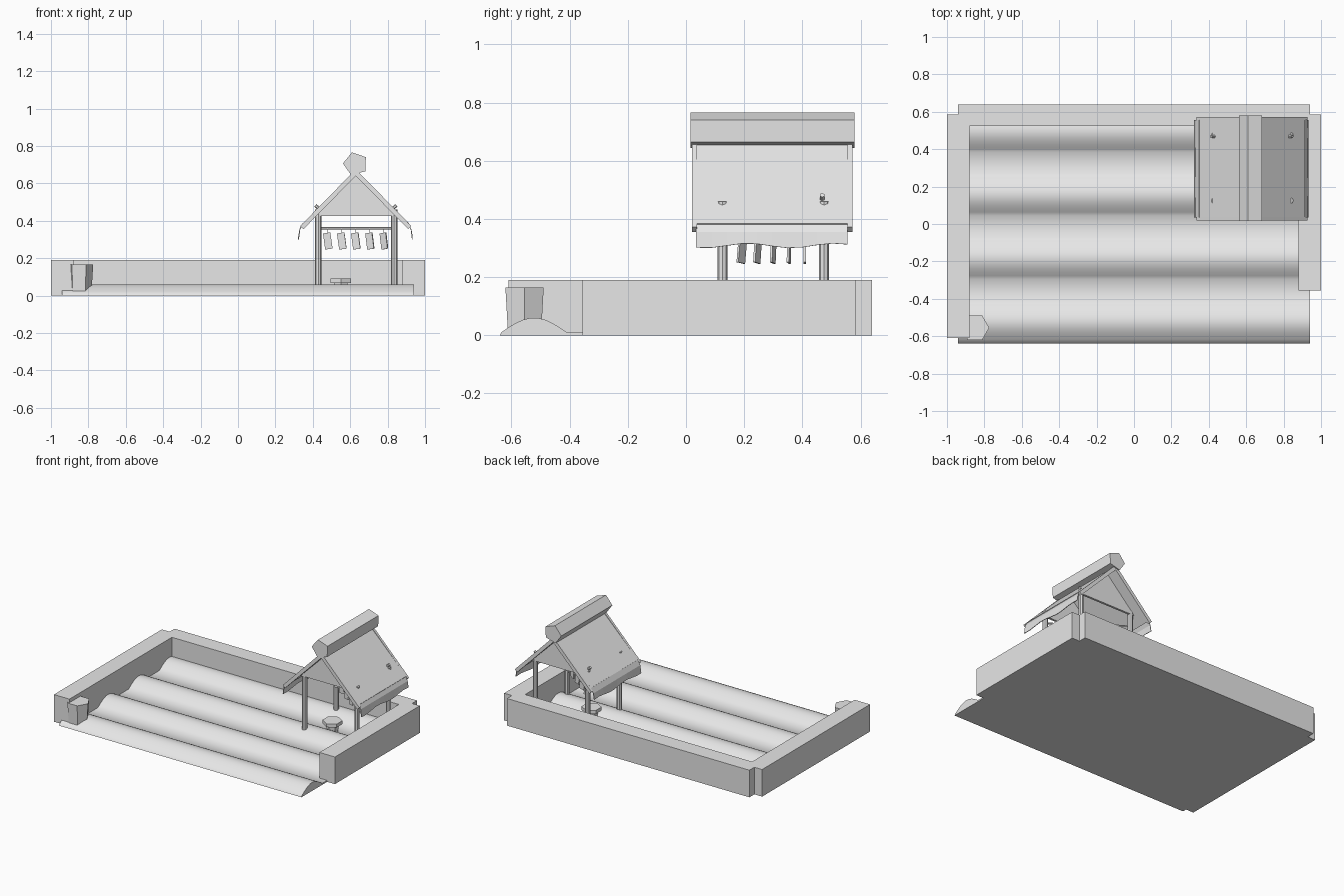
import bpy, bmesh, math
from mathutils import Vector, Matrix

cube = bpy.data.objects.get("Cube")
if cube:
    bpy.data.objects.remove(cube)

grey = bpy.data.materials.new("light grey")
grey.use_nodes = True
grey.diffuse_color = (0.8, 0.8, 0.8, 1)
grey.node_tree.nodes["Principled BSDF"].inputs["Base Color"].default_value = (0.8, 0.8, 0.8, 1)


def finish(name, bm, smooth=False):
    bmesh.ops.recalc_face_normals(bm, faces=bm.faces)
    mesh = bpy.data.meshes.new(name)
    bm.to_mesh(mesh)
    bm.free()
    mesh.materials.append(grey)
    obj = bpy.data.objects.new(name, mesh)
    bpy.context.scene.collection.objects.link(obj)
    if smooth:
        bpy.ops.object.select_all(action='DESELECT')
        obj.select_set(True)
        bpy.context.view_layer.objects.active = obj
        bpy.ops.object.shade_smooth_by_angle(angle=math.radians(35))
    return obj


def box(name, x, y, z, turn=None):
    """Box from ranges; turn is an optional rotation about its own centre."""
    bm = bmesh.new()
    bmesh.ops.create_cube(bm, size=1)
    m = Matrix.Diagonal((x[1] - x[0], y[1] - y[0], z[1] - z[0], 1))
    centre = Matrix.Translation((sum(x) / 2, sum(y) / 2, sum(z) / 2))
    bm.transform(centre @ (turn or Matrix()) @ m)
    return finish(name, bm)


def extrude(name, points, vector, smooth=False):
    """Planar outline pushed along a vector into a solid."""
    bm = bmesh.new()
    face = bm.faces.new([bm.verts.new(p) for p in points])
    new = bmesh.ops.extrude_face_region(bm, geom=[face], use_keep_orig=True)
    verts = [v for v in new["geom"] if isinstance(v, bmesh.types.BMVert)]
    bmesh.ops.translate(bm, verts=verts, vec=vector)
    return finish(name, bm, smooth)


def along_y(name, outline, y0, y1):
    return extrude(name, [(x, y0, z) for x, z in outline], (0, y1 - y0, 0))


def rod(name, a, b, r, sides=8, r2=None, smooth=False, spin=0):
    a, b = Vector(a), Vector(b)
    bm = bmesh.new()
    bmesh.ops.create_cone(bm, cap_ends=True, segments=sides, radius1=r,
                          radius2=r if r2 is None else r2, depth=(b - a).length)
    rot = (b - a).to_track_quat('Z', 'Y').to_matrix().to_4x4()
    bm.transform(Matrix.Translation((a + b) / 2) @ rot @ Matrix.Rotation(spin, 4, 'Z'))
    return finish(name, bm, smooth)


# Ground with four rounded furrow ridges
outline = [(-0.94, 0.64, 0), (-0.94, -0.64, 0)]
for i in range(4):
    start = -0.635 + 0.34 * i
    for k in range(13):
        y = start + 0.225 * k / 12
        if y < 0.63:
            outline.append((-0.94, y, 0.01 + 0.05 * math.sin(math.pi * k / 12)))
outline.append((-0.94, 0.64, 0.01))
extrude("furrowed_ground", outline, (1.88, 0, 0), True)

# Border walls and the corner post
box("left_wall", (-1, -0.88), (-0.61, 0.585), (0.0, 0.19))
box("right_wall", (0.88, 1), (-0.355, 0.585), (0.0, 0.19))
box("back_wall", (-0.94, 0.94), (0.525, 0.64), (0.0, 0.19))
rod("corner_post", (-0.85, -0.555, 0.01), (-0.85, -0.555, 0.165), 0.066, 6, 0.076, spin=math.pi / 6)

# Shelter posts
for fx, side in ((0.43, "right"), (0.835, "left")):
    for y, end in ((0.125, "front"), (0.475, "back")):
        rod(f"{end}_{side}_shelter_post", (fx, y, 0.01), (fx, y, 0.46), 0.017, 8, smooth=True)

# Gables under the roof
for name, y in (("front_gable", 0.11), ("back_gable", 0.475)):
    along_y(name, [(0.405, 0.425), (0.855, 0.425), (0.63, 0.655)], y, y + 0.015)

# Roof slopes, edge boards, hanging eaves and pegs, mirrored about the ridge
ridge = 0.63
for s, side in ((-1, "right"), (1, "left")):
    def slope(points):
        return [(ridge + s * x, z) for x, z in points]
    along_y(f"{side}_roof_slope", slope([(0, 0.668), (0.285, 0.385), (0.275, 0.37), (0, 0.645)]), 0.035, 0.555)
    for end, y in (("front", 0.02), ("back", 0.555)):
        along_y(f"{side}_{end}_edge_board",
                slope([(0, 0.675), (0.297, 0.372), (0.28, 0.355), (0, 0.64)]), y, y + 0.017)
    # Eave strip with a wavy lower edge
    n = 10
    bm = bmesh.new()
    rows = []
    for k in range(n + 1):
        y = 0.035 + 0.52 * k / n
        low = 0.308 + 0.008 * math.sin(k * 1.1 - 2.2)
        rows.append([bm.verts.new((ridge + s * x, y, z))
                     for x, z in ((0.279, 0.388), (0.297, 0.355), (0.304, low))])
    for a, b in zip(rows, rows[1:]):
        for j in range(2):
            bm.faces.new((a[j], b[j], b[j + 1], a[j + 1]))
    eave = finish(f"{side}_eave_strip", bm)
    eave.modifiers.new("thickness", 'SOLIDIFY').thickness = 0.004
    rod(f"{side}_roof_peg", (ridge + s * 0.19, 0.468, 0.46), (ridge + s * 0.217, 0.468, 0.482), 0.009, 6)

# Five-sided ridge beam
beam = []
for k in range(5):
    a = math.radians(106 + 72 * k)
    beam.append((0.628 + 0.067 * math.cos(a), 0.704 + 0.064 * math.sin(a)))
along_y("ridge_beam", beam, 0.015, 0.58)

# Diagonal rail with five hanging slats
rod("hanging_rail", (0.43, 0.45, 0.36), (0.835, 0.15, 0.36), 0.006, 6)
for i in range(5):
    x = 0.48 + 0.075 * i
    y = 0.408 - 0.054 * i
    turn = Matrix.Rotation(math.radians(-9 * i), 4, 'Z') @ Matrix.Rotation(math.radians(-8), 4, 'Y')
    box(f"hanging_slat_{i + 1}", (x - 0.02, x + 0.02), (y - 0.004, y + 0.004), (0.248, 0.335), turn)
    rod(f"slat_cord_{i + 1}", (x, y, 0.33), (x, y, 0.362), 0.002, 5)

# Stool under the shelter
rod("stool_base", (0.55, 0.26, 0.01), (0.55, 0.26, 0.07), 0.035, 6, 0.042)
rod("stool_seat", (0.55, 0.26, 0.068), (0.55, 0.26, 0.092), 0.064, 6)
